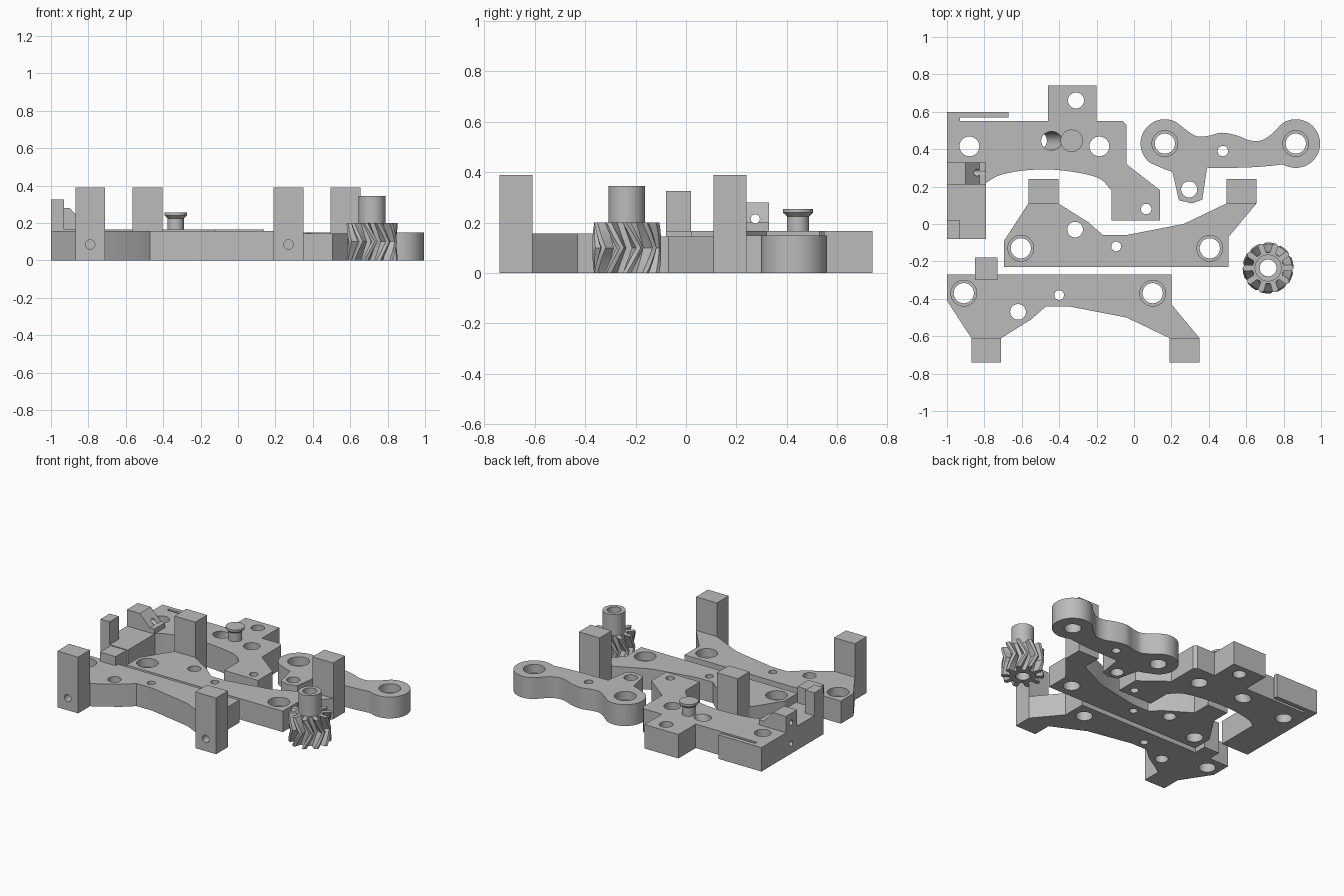
import bpy, bmesh, math
from mathutils import Vector

if "Cube" in bpy.data.objects:
    bpy.data.objects.remove(bpy.data.objects["Cube"], do_unlink=True)

grey = bpy.data.materials.new("plain grey")
grey.use_nodes = True
grey.diffuse_color = (0.5, 0.5, 0.5, 1)
grey.node_tree.nodes["Principled BSDF"].inputs["Base Color"].default_value = (0.5, 0.5, 0.5, 1)


def finish(bm, name):
    bmesh.ops.recalc_face_normals(bm, faces=bm.faces)
    mesh = bpy.data.meshes.new(name)
    bm.to_mesh(mesh)
    bm.free()
    mesh.materials.append(grey)
    ob = bpy.data.objects.new(name, mesh)
    bpy.context.collection.objects.link(ob)
    return ob


def loft(name, rings):
    """Solid skinned through equal-length rings, capped at both ends."""
    bm = bmesh.new()
    loops = [[bm.verts.new(p) for p in ring] for ring in rings]
    n = len(loops[0])
    for a, b in zip(loops, loops[1:]):
        for i in range(n):
            j = (i + 1) % n
            bm.faces.new((a[i], a[j], b[j], b[i]))
    bm.faces.new(loops[0])
    bm.faces.new(loops[-1])
    return finish(bm, name)


def slab(name, outline, z0, z1):
    return loft(name, [[(x, y, z) for x, y in outline] for z in (z0, z1)])


def box(name, x0, x1, y0, y1, z0, z1):
    return slab(name, [(x0, y0), (x1, y0), (x1, y1), (x0, y1)], z0, z1)


def turned(name, x, y, profile, sides=40):
    """Round part standing on (x, y); profile is (radius, height) pairs."""
    steps = [math.tau * i / sides for i in range(sides)]
    return loft(name, [[(x + r * math.cos(a), y + r * math.sin(a), z) for a in steps]
                       for r, z in profile])


def rod(start, end, r):
    """Round cutter between two points."""
    start, end = Vector(start), Vector(end)
    ob = turned("cutter", 0, 0, [(r, 0), (r, (end - start).length)], 32)
    turn = (end - start).to_track_quat("Z", "Y").to_matrix().to_4x4()
    turn.translation = start
    ob.data.transform(turn)
    return ob


def cut(ob, cutter):
    mod = ob.modifiers.new("cut", "BOOLEAN")
    mod.operation, mod.solver, mod.object = "DIFFERENCE", "EXACT", cutter
    bpy.context.view_layer.objects.active = ob
    bpy.ops.object.modifier_apply(modifier=mod.name)
    bpy.data.objects.remove(cutter, do_unlink=True)


def drill(ob, x, y, r):
    cut(ob, rod((x, y, -0.1), (x, y, 0.5), r))


def stepped_drill(ob, x, y, top):
    cut(ob, turned("cutter", x, y, [(0.054, -0.1), (0.054, top - 0.06),
                                    (0.069, top - 0.06), (0.069, top + 0.1)]))


def arc(x, y, r, a0, a1, n):
    angles = [math.radians(a0 + (a1 - a0) * i / n) for i in range(n + 1)]
    return [(x + r * math.cos(a), y + r * math.sin(a)) for a in angles]


def smooth_path(pts, n=6):
    """Catmull-Rom curve through the points."""
    p = [Vector(q) for q in pts]
    p = [2 * p[0] - p[1]] + p + [2 * p[-1] - p[-2]]
    out = []
    for a, b, c, d in zip(p, p[1:], p[2:], p[3:]):
        for i in range(n):
            t = i / n
            v = 0.5 * (2 * b + (c - a) * t + (2 * a - 5 * b + 4 * c - d) * t * t
                       + (3 * b - a - 3 * c + d) * t ** 3)
            out.append(tuple(v))
    return out + [tuple(p[-2])]


# Two mirrored brackets, each with a pair of drilled posts
def bracket(label, dx, sy, dy, top):
    def at(x, y):
        return x + dx, sy * y + dy
    outline = [(-1, -.27), (.2, -.27), (.2, -.43), (.35, -.61), (.19, -.61), (-.04, -.5),
               (-.35, -.44), (-.47, -.44), (-.55, -.51), (-.71, -.61), (-.87, -.61), (-1, -.41)]
    plate = slab(label + "_bracket", [at(*p) for p in outline], 0, top)
    for x in (-.91, .1):
        stepped_drill(plate, *at(x, -.37), top)
    drill(plate, *at(-.62, -.47), .042)
    drill(plate, *at(-.4, -.38), .026)
    for side, x in (("right", -.87), ("left", .19)):
        x0, y0 = at(x, -.74)
        x1, y1 = at(x + .16, -.61)
        post = box(f"{label}_{side}_post", x0, x1, y0, y1, 0, .39)
        xm = (x0 + x1) / 2
        cut(post, rod((xm, y0 - sy * .05, .085), (xm, y0 + sy * .11, .085), .025))


bracket("front", 0, 1, 0, .157)
bracket("middle", .305, -1, -.5, .145)
box("front_stop_block", -.85, -.73, -.3, -.18, 0, .22)

# Rear plate with an arched front edge and a thin spring strip
arch = smooth_path([(-.79, .22), (-.72, .26), (-.58, .287), (-.4, .288), (-.2, .25), (-.12, .18)])
plate = slab("rear_plate", [(-1, -.08), (-.79, -.08)] + arch + [
    (-.12, .02), (.14, .02), (.14, .18), (-.04, .32), (-.04, .53), (-.06, .55), (-.2, .55),
    (-.2, .74), (-.46, .74), (-.46, .55), (-.93, .55), (-.93, .57), (-.67, .57),
    (-.67, .6), (-1, .6)], 0, .166)
for x, y, r in ((-.88, .415, .053), (-.185, .415, .053), (-.31, .66, .043), (.065, .08, .028)):
    drill(plate, x, y, r)
cut(plate, rod((-.56, .445, -.08), (-.4, .445, .25), .05))
cut(plate, rod((-1.05, .275, .07), (-.93, .275, .07), .018))

# Fittings standing on the rear plate
box("rear_plate_tab", -1, -.93, -.08, .02, .16, .325)
profile = [(-1, .16), (-1, .28), (-.9, .28), (-.825, .2), (-.79, .2), (-.79, .16)]
stop = loft("wedge_block", [[(x, y, z) for x, z in profile] for y in (.21, .33)])
cut(stop, rod((-1.1, .275, .215), (-.7, .275, .215), .018))
turned("flanged_pin", -.333, .445, [(.044, .15), (.044, .225), (.06, .24), (.06, .255)])

# Lever arm with two round ends and a short tongue
back_edge = smooth_path([(.24, .534), (.29, .495), (.34, .468), (.4, .472), (.47, .488),
                         (.55, .473), (.62, .447), (.68, .447), (.735, .48), (.79, .536)])
front_edge = smooth_path([(.8, .32), (.73, .311), (.6, .302), (.39, .298)])
arm = slab("lever_arm", back_edge[:-1] + arc(.865, .43, .13, 120, -115, 32) + front_edge[1:]
           + [(.365, .13), (.31, .11), (.24, .127), (.205, .28), (.17, .29)]
           + arc(.165, .43, .13, 232, 60, 26)[:-1], 0, .148)
for x in (.165, .865):
    stepped_drill(arm, x, .43, .148)
drill(arm, .295, .185, .043)
drill(arm, .475, .39, .028)

# Herringbone gear with a bored hub
gx, gy, teeth = .717, -.235, 10
tooth = [(-.5, .083), (-.27, .085), (-.2, .128), (0, .136), (.2, .128), (.27, .085)]
rings = []
for k in range(9):
    twist = .42 * (1 - abs(k - 4) / 4)
    ring = []
    for i in range(teeth):
        for f, r in tooth:
            a = math.tau * (i + f) / teeth + twist
            ring.append((gx + r * math.cos(a), gy + r * math.sin(a), .2 * k / 8))
    rings.append(ring)
gear = loft("herringbone_gear", rings)
hub = turned("gear_hub", gx, gy, [(.072, .2), (.072, .345)])
for part in (gear, hub):
    drill(part, gx, gy, .045)

# Smooth round walls while keeping edges crisp
for ob in bpy.context.scene.objects:
    ob.select_set(ob.type == "MESH")
bpy.context.view_layer.objects.active = gear
bpy.ops.object.shade_smooth_by_angle(angle=math.radians(28))
